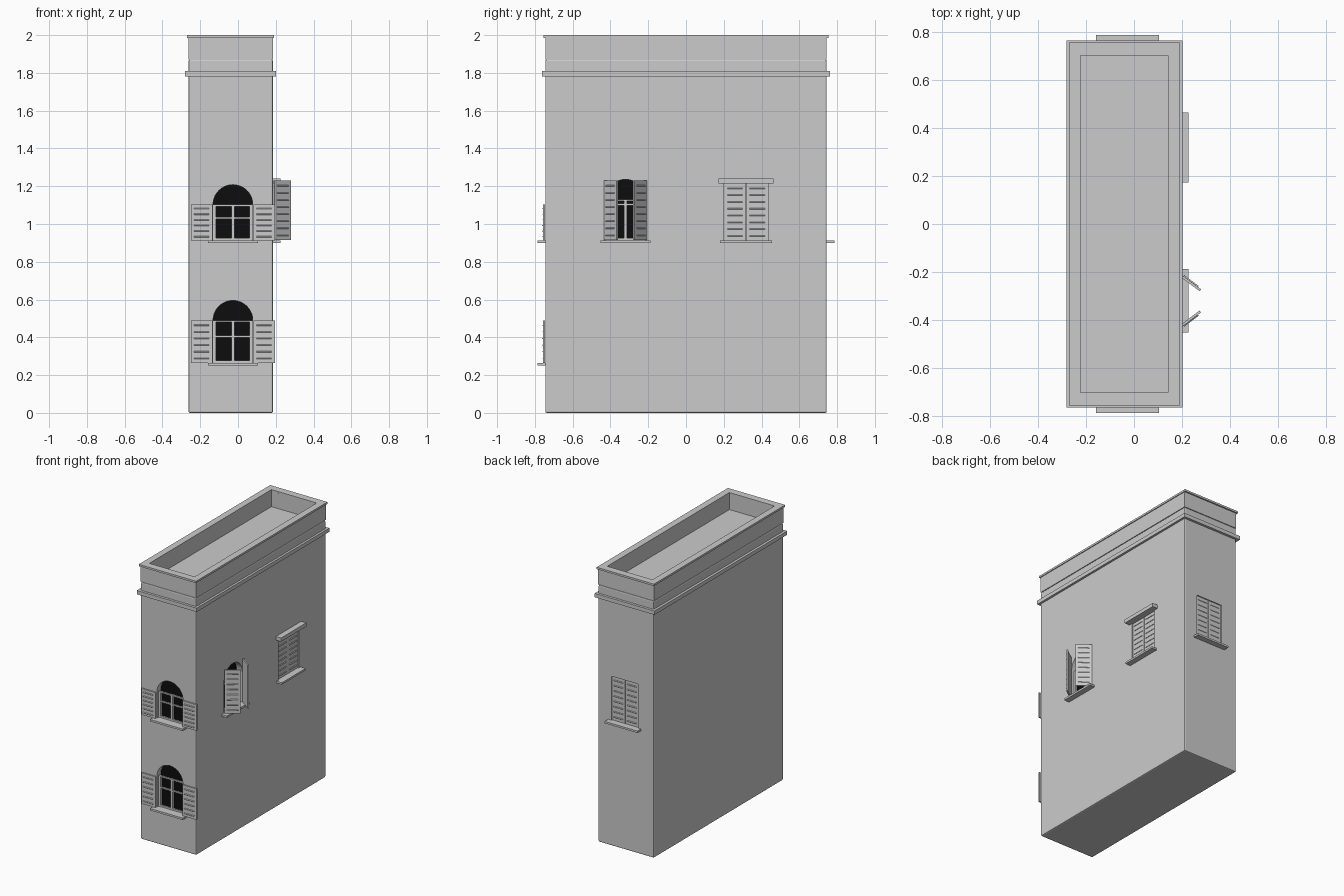
import bpy, bmesh, math
from mathutils import Matrix, Vector

if "Cube" in bpy.data.objects:
    bpy.data.objects.remove(bpy.data.objects["Cube"])


def mat(name, c):
    m = bpy.data.materials.new(name)
    m.diffuse_color = (c, c, c, 1)
    m.use_nodes = True
    m.node_tree.nodes["Principled BSDF"].inputs["Base Color"].default_value = m.diffuse_color
    return m


STONE = mat("grey plaster", 0.6)
GLASS = mat("black glass", 0.004)
X0, X1, Y = -0.262, 0.185, 0.745
CX = (X0 + X1) / 2


def finish(name, bm, m, M=Matrix()):
    bmesh.ops.recalc_face_normals(bm, faces=bm.faces)
    me = bpy.data.meshes.new(name)
    bm.to_mesh(me)
    bm.free()
    me.materials.append(m)
    ob = bpy.data.objects.new(name, me)
    ob.matrix_world = M
    bpy.context.collection.objects.link(ob)
    return ob


def add_box(bm, lo, hi, T=Matrix()):
    lo, hi = Vector(lo), Vector(hi)
    S = Matrix.Diagonal((*(hi - lo), 1))
    bmesh.ops.create_cube(bm, size=1, matrix=T @ Matrix.Translation((lo + hi) / 2) @ S)


def box(name, lo, hi, m=STONE, M=Matrix(), bevel=0):
    bm = bmesh.new()
    add_box(bm, lo, hi)
    if bevel:
        bmesh.ops.bevel(bm, geom=bm.edges[:], offset=bevel, segments=2, profile=0.5, affect='EDGES')
    return finish(name, bm, m, M)


def prism(name, pts, y0, y1, m, M):
    """Extrude an x-z outline from y0 to y1."""
    bm = bmesh.new()
    f = bm.faces.new([bm.verts.new((x, y0, z)) for x, z in pts])
    r = bmesh.ops.extrude_face_region(bm, geom=[f])
    bmesh.ops.translate(bm, vec=(0, y1 - y0, 0), verts=[v for v in r['geom'] if isinstance(v, bmesh.types.BMVert)])
    return finish(name, bm, m, M)


def arch(r, spring, z0=0.0, n=20):
    return [(-r, z0), (r, z0)] + [(r * math.cos(math.pi * i / n), spring + r * math.sin(math.pi * i / n))
                                  for i in range(n + 1)]


def ring(name, z0, z1, outer, inner):
    """Rectangular hollow band; outer and inner are (x0, x1, y)."""
    bm = bmesh.new()
    loops = []
    for (a, b, y), z in ((outer, z0), (outer, z1), (inner, z1), (inner, z0)):
        loops.append([bm.verts.new(p) for p in ((a, -y, z), (b, -y, z), (b, y, z), (a, y, z))])
    for k in range(4):
        p, q = loops[k], loops[(k + 1) % 4]
        for i in range(4):
            j = (i + 1) % 4
            bm.faces.new((p[i], p[j], q[j], q[i]))
    return finish(name, bm, STONE)


def shutter(name, M, w, h, rows, T=Matrix()):
    """Leaf from x=0 to x=w with slanted louvre slats on its outer (-y) side."""
    bm = bmesh.new()
    add_box(bm, (0, -0.010, 0), (w, 0, h), T)
    a, b = sorted((w * 0.15, w * 0.85))
    for i in range(rows):
        z = h * (i + 0.7) / (rows + 0.4)
        R = T @ Matrix.Translation((0, -0.010, z)) @ Matrix.Rotation(math.radians(35), 4, 'X')
        add_box(bm, (a, -0.005, -0.0015), (b, 0.002, 0.0015), R)
    return finish(name, bm, STONE, M)


# main block, with bands and parapet
body = box("main_block", (X0, -Y, 0), (X1, Y, 1.87), bevel=0.008)
box("cornice_band", (X0 - 0.018, -Y - 0.018, 1.782), (X1 + 0.016, Y + 0.018, 1.81))
ring("parapet", 1.872, 1.988, (X0, X1, Y), (-0.222, 0.142, 0.702))
ring("parapet_coping", 1.986, 2.0, (X0 - 0.008, X1 + 0.006, Y + 0.01), (-0.222, 0.142, 0.702))
box("roof_deck", (X0 + 0.006, -Y + 0.006, 1.86), (X1 - 0.006, Y - 0.006, 1.876))


def cut(cutter):
    mod = body.modifiers.new("opening", 'BOOLEAN')
    mod.operation, mod.object, mod.solver = 'DIFFERENCE', cutter, 'EXACT'
    cutter.hide_render = True
    cutter.hide_viewport = True
    cutter.display_type = 'WIRE'


def sill(M, w=0.132):
    box("window_sill", (-w, -0.041, -0.014), (w, 0.01, 0), M=M)


def arched_window(M, spring, bar):
    r = 0.105
    cut(prism("opening_cutter", arch(r, spring), -0.05, 0.06, STONE, M))
    prism("window_glass", arch(r + 0.002, spring, -0.002), 0.045, 0.055, GLASS, M)
    # casement frame with crossing bars
    bm = bmesh.new()
    for x, t in ((-0.097, 0.008), (0, 0.008), (0.097, 0.008)):
        add_box(bm, (x - t, 0.02, 0), (x + t, 0.035, spring))
    for z, t in ((0.006, 0.006), (bar, 0.005), (spring - 0.005, 0.005)):
        add_box(bm, (-r, 0.021, z - t), (r, 0.034, z + t))
    finish("window_frame", bm, STONE, M)
    sill(M)


# front windows with shutters folded flat to the wall
for z, h in ((0.913, 0.19), (0.265, 0.225)):
    M = Matrix.Translation((-0.027, -Y, z))
    arched_window(M, h, h * 0.62)
    for s in (-1, 1):
        shutter("front_shutter", M, s * 0.113, h, 6, Matrix.Translation((s * 0.109, -0.002, 0)))

# side window with half open shutters
side = Matrix.Rotation(math.pi / 2, 4, 'Z')
M = Matrix.Translation((X1, -0.32, 0.913)) @ side
arched_window(M, 0.218, 0.19)
for s in (-1, 1):
    T = Matrix.Translation((s * 0.105, -0.002, 0.002)) @ Matrix.Rotation(s * math.radians(53), 4, 'Z')
    shutter("side_shutter", M, -s * 0.108, 0.315, 8, T)

# closed shuttered windows on the side and the back
for M, w, h in ((Matrix.Translation((X1, 0.318, 0.913)) @ side, 0.117, 0.302),
                (Matrix.Translation((-0.027, Y, 0.913)) @ Matrix.Rotation(math.pi, 4, 'Z'), 0.107, 0.32)):
    cut(box("closed_cutter", (-w, -0.05, 0), (w, 0.022, h), M=M))
    for s in (-1, 1):
        shutter("closed_shutter", M, -s * (w - 0.001), h, 8, Matrix.Translation((s * w, 0.018, 0)))
    sill(M, 0.137 if w > 0.11 else 0.132)
    if w > 0.11:
        box("window_lintel", (-0.145, -0.041, h), (0.145, 0.01, h + 0.027), M=M)
